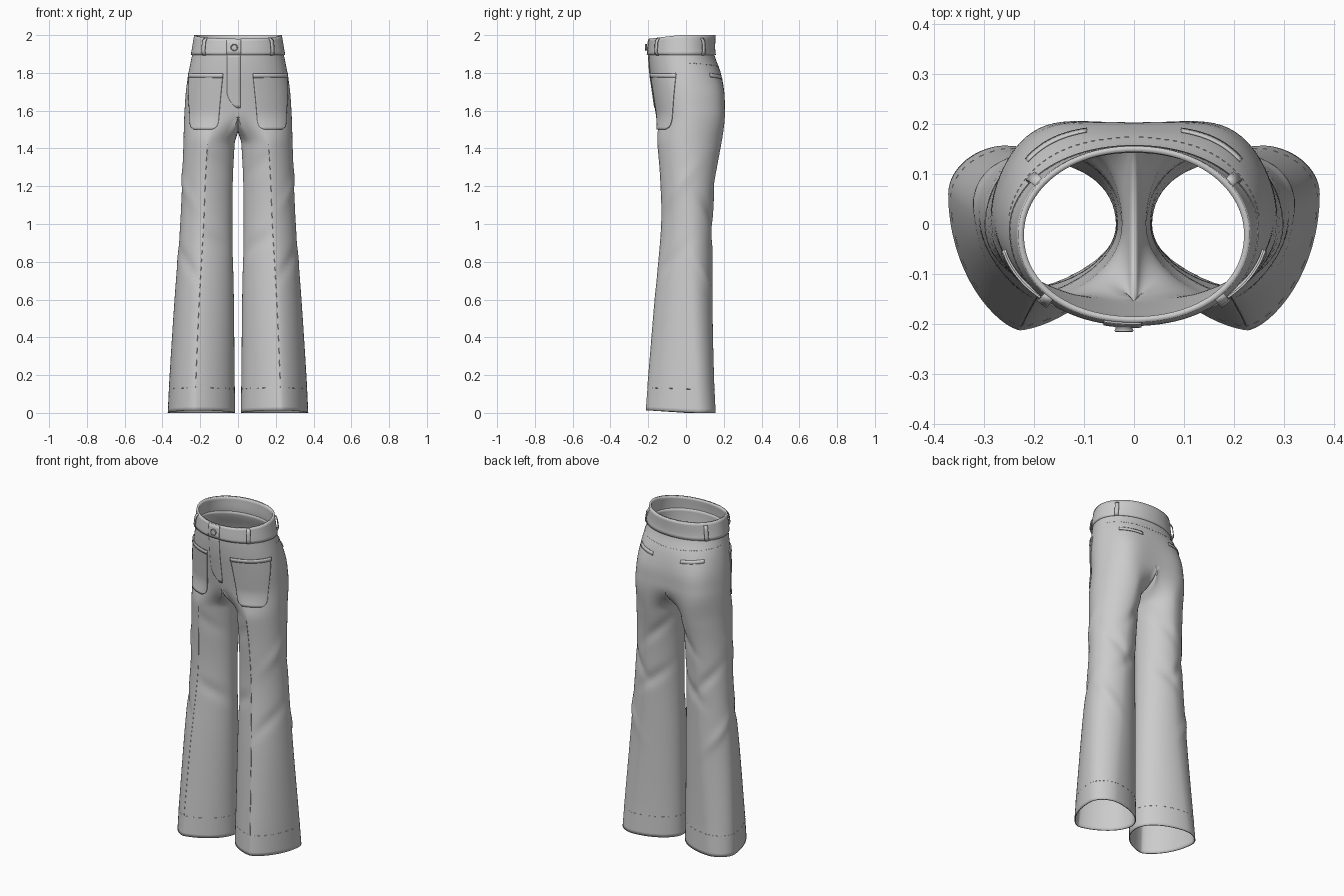
import bpy, bmesh
from math import sin, cos, pi, radians, exp
from mathutils import Vector
from mathutils.bvhtree import BVHTree

if "Cube" in bpy.data.objects:
    bpy.data.objects.remove(bpy.data.objects["Cube"])

# z, side x, side y, front y, back y, seat fullness
TORSO = [(1.60, .283, .02, -.163, .203, .034), (1.70, .276, .01, -.177, .202, .028),
         (1.80, .262, .0, -.191, .184, .012), (1.90, .242, -.01, -.197, .150, 0),
         (2.00, .225, -.02, -.190, .149, 0)]
# z, inner x, outer x, front y, back y, crease x, back x, outer y
LEG = [(0, .015, .372, -.213, .157, .228, .26, .06), (.2, .018, .362, -.198, .148, .222, .24, .05),
       (.6, .022, .336, -.165, .140, .205, .20, .03), (1.0, .030, .306, -.130, .142, .182, .175, .02),
       (1.25, .027, .295, -.136, .157, .172, .16, .01), (1.42, .018, .289, -.150, .186, .162, .14, .01)]
# soft folds: z, angle, slope, depth
FOLDS = [(.98, 3.5, .10, -.010), (1.06, 2.6, -.12, -.009), (.90, 5.6, .09, -.008), (1.28, 3.6, .12, -.009),
         (1.20, 1.2, .15, .006), (.80, .8, .13, -.007), (1.33, 5.9, .10, -.005), (.72, 2.3, -.14, .007)]


def interp(keys, z):
    n = len(keys)
    z = min(max(z, keys[0][0]), keys[-1][0] + .02)
    i = max(k for k in range(n - 1) if keys[k][0] <= z + 1e-9 or k == 0)

    def tan(k, c):
        a, b = keys[max(k - 1, 0)], keys[min(k + 1, n - 1)]
        return (b[c] - a[c]) / (b[0] - a[0])
    h = keys[i + 1][0] - keys[i][0]
    t = (z - keys[i][0]) / h
    return [(2*t**3 - 3*t*t + 1) * keys[i][c] + (t**3 - 2*t*t + t) * h * tan(i, c)
            + (3*t*t - 2*t**3) * keys[i + 1][c] + (t**3 - t*t) * h * tan(i + 1, c)
            for c in range(1, len(keys[0]))]


def torso(j, z):
    xo, yo, yf, yb, full = interp(TORSO, z)
    front = j <= 24
    t = (j if front else 48 - j) / 24 * pi / 2
    s, c = max(sin(t), 0), max(cos(t), 0)
    y = yo + ((yf if front else yb) - yo) * c ** (.92 if front else 1)
    if not front:
        y += full * sin(2 * t) ** 2
    return Vector((xo * s ** .96, y, z))


def leg(j, z):
    xi, xo, yf, yb, xc, xb, yo = interp(LEG, z)
    th = ((j - 8) / 64 * 2 * pi) % (2 * pi)
    s, c = sin(th), cos(th)
    xm = xc if c > 0 else xb
    ym = yo if s > 0 else 0
    x = xm + ((xo if s > 0 else xi) - xm) * abs(s) ** (1.35 if c > 0 else 1.12)
    y = ym + ((yf if c > 0 else yb) - ym) * abs(c)
    d = Vector((x - (xi + xo) / 2, y, 0)).normalized()
    k = sum(a * exp(-((z - z0 - m * (th - t0)) / .04) ** 2 - ((th - t0) / .6) ** 2)
            for z0, t0, m, a in FOLDS)
    return Vector((x, y, z + .014 * max(c, 0) * max(0, 1 - z / .3))) + d * k


def quads(verts, faces, rows, closed):
    base, n = len(verts), len(rows[0])
    for r in rows:
        verts.extend(r)
    for i in range(len(rows) - 1):
        for j in range(n if closed else n - 1):
            a, b = base + i * n + j, base + i * n + (j + 1) % n
            faces.append((a, a + n, b + n, b))


def make(name, verts, faces, thick, offset, mirror=True):
    me = bpy.data.meshes.new(name)
    me.from_pydata([tuple(v) for v in verts], [], faces)
    bm = bmesh.new()
    bm.from_mesh(me)
    bmesh.ops.remove_doubles(bm, verts=bm.verts, dist=1e-5)
    bm.to_mesh(me)
    bm.free()
    ob = bpy.data.objects.new(name, me)
    bpy.context.collection.objects.link(ob)
    if mirror:
        ob.modifiers.new("Mirror", 'MIRROR').merge_threshold = .0005
    sol = ob.modifiers.new("Solidify", 'SOLIDIFY')
    sol.thickness, sol.offset = thick, offset
    bpy.ops.object.select_all(action='DESELECT')
    ob.select_set(True)
    bpy.context.view_layer.objects.active = ob
    bpy.ops.object.shade_smooth_by_angle(angle=radians(35))
    return ob


# Trouser body: seat rows, crotch saddle, then the flared leg
V, F = [], []
quads(V, F, [[torso(j, 1.91 - .31 * i / 16) for j in range(49)] for i in range(17)], False)
top, top_tan = [], []
for j in range(64):
    if j <= 48:
        top.append(torso(j, 1.6))
        top_tan.append((torso(j, 1.6) - torso(j, 1.64)) * 4.5)
    else:
        p = (j - 48) / 16 * pi
        top.append(Vector((0, .02 + .183 * cos(p), 1.6 - .115 * sin(p))))
        top_tan.append(Vector((.02 * sin(p), 0, -.18 + .12 * sin(p))))
bridge = []
for i in range(11):
    t = i / 10
    row = []
    for j in range(64):
        q = leg(j, 1.42)
        qt = (q - leg(j, 1.38)) * ((top[j].z - 1.42) / .04)
        row.append((2*t**3 - 3*t*t + 1) * top[j] + (t**3 - 2*t*t + t) * top_tan[j]
                   + (3*t*t - 2*t**3) * q - (t**3 - t*t) * qt * -1)
    bridge.append(row)
# tangent at the lower end points down the leg
for i in range(11):
    t = i / 10
    for j in range(64):
        q = leg(j, 1.42)
        up = (q - leg(j, 1.38)) * ((top[j].z - 1.42) / .04)
        bridge[i][j] -= 2 * (t**3 - t*t) * up
quads(V, F, bridge + [[leg(j, 1.42 * (1 - i / 70)) for j in range(64)] for i in range(1, 71)], True)
make("trouser_body", V, F, .006, -1)

# Waistband, dipping slightly at the front
WV, WF = [], []
band = []
for i in range(7):
    row = []
    for j in range(49):
        p = torso(j, 2.0 - .105 * i / 6)
        p.z -= .02 * (1 - i / 6) * max(0, cos(j / 48 * pi))
        row.append(p)
    band.append(row)
quads(WV, WF, band, False)
make("waistband", WV, WF, .012, .2)

tree = BVHTree.FromPolygons(V + WV, F + [tuple(k + len(V) for k in f) for f in WF])


def cast(origin, direction):
    sign = -1 if origin.x < 0 else 1
    hit, nor, _, _ = tree.ray_cast(Vector((max(abs(origin.x), .001), origin.y, origin.z)), direction)
    if nor.dot(direction) > 0:
        nor = -nor
    if direction.x == 0:
        nor = Vector((0, -1, 0))
    return Vector((hit.x * sign, hit.y, hit.z)), nor


def around(cx, deg, z):
    d = Vector((sin(radians(deg)), -cos(radians(deg)), 0))
    return cast(Vector((cx, 0, z)) + d * .6, -d)


def patch(name, fn, nu, nv, lift, thick, mirror=True):
    rows = []
    for i in range(nv + 1):
        row = []
        for j in range(nu + 1):
            p, n = fn(j / nu, i / nv)
            row.append(p + n * lift(i / nv))
        rows.append(row)
    v, f = [], []
    quads(v, f, rows, False)
    return make(name, v, f, thick, 1, mirror)


# Front patch pockets with rounded lower corners
def pocket(u, v):
    z = 1.795 - .295 * v
    k = min(1, max(0, (v - .82) / .18))
    pull = 12 * (1 - max(0, 1 - k * k) ** .5)
    a, b = -7 + 9 * v + pull, 72 - 9 * v - pull
    return around(.1, a + (b - a) * u, z)


patch("front_pocket", pocket, 24, 24, lambda v: .001, .006)
patch("front_pocket_hem", lambda u, v: around(.1, -7 + 79 * u, 1.797 - .022 * v), 24, 2, lambda v: .005, .004)

# Back welt pockets
patch("back_welt", lambda u, v: around(.1, 138 + 44 * u, 1.777 - .012 * u - .02 * v + .02), 14, 2,
      lambda v: .001, .004)


# Fly and waist tab
def fly(u, v):
    left = -.058 + .05 * max(0, (v - .7) / .3) ** 2
    return cast(Vector((left + (.012 - left) * u, -.6, 1.9 - .285 * v)), Vector((0, 1, 0)))


patch("fly", fly, 8, 16, lambda v: .001, .003, False)
patch("waist_tab", lambda u, v: cast(Vector((-.06 + .075 * u, -.6, 1.977 - .08 * v)), Vector((0, 1, 0))),
      8, 4, lambda v: .006, .005, False)

# Belt loops standing off the band
for label, deg in (("front", 50), ("back", 113)):
    patch(label + "_belt_loop", lambda u, v: around(0, deg - 2.6 + 5.2 * u, 1.982 - .088 * v), 2, 8,
          lambda v: .004 + .013 * min(1, 6 * min(v, 1 - v)), .004)

# Button with raised rim
bpy.ops.mesh.primitive_cylinder_add(vertices=24, radius=.017, depth=.008, location=(-.02, -.21, 1.935), rotation=(pi / 2, 0, 0))
bpy.context.object.name = "button"
bpy.ops.mesh.primitive_torus_add(major_radius=.016, minor_radius=.003, major_segments=24, minor_segments=8,
                                 location=(-.02, -.213, 1.935), rotation=(pi / 2, 0, 0))
bpy.context.object.name = "button_rim"
bpy.ops.object.shade_smooth()


# Stitching and pressed front seam
def threads(name, lines, radius):
    cu = bpy.data.curves.new(name, 'CURVE')
    cu.dimensions, cu.bevel_depth, cu.bevel_resolution = '3D', radius, 0
    for pts in lines + [[Vector((-p.x, p.y, p.z)) for p in l] for l in lines]:
        sp = cu.splines.new('POLY')
        sp.points.add(len(pts) - 1)
        for q, p in zip(sp.points, pts):
            q.co = (*p, 1)
    bpy.context.collection.objects.link(bpy.data.objects.new(name, cu))


threads("hem_stitch", [[leg(j, .125), leg(j + .8, .125)] for j in range(0, 64, 2)], .0015)
threads("yoke_stitch", [[torso(j, 1.83 + .001 * (48 - j)), torso(j + .5, 1.83 + .001 * (48 - j))]
                        for j in range(26, 48)], .0015)
threads("front_crease", [[leg(8, .125 + 1.295 * i / 40) for i in range(41)]], .0015)
